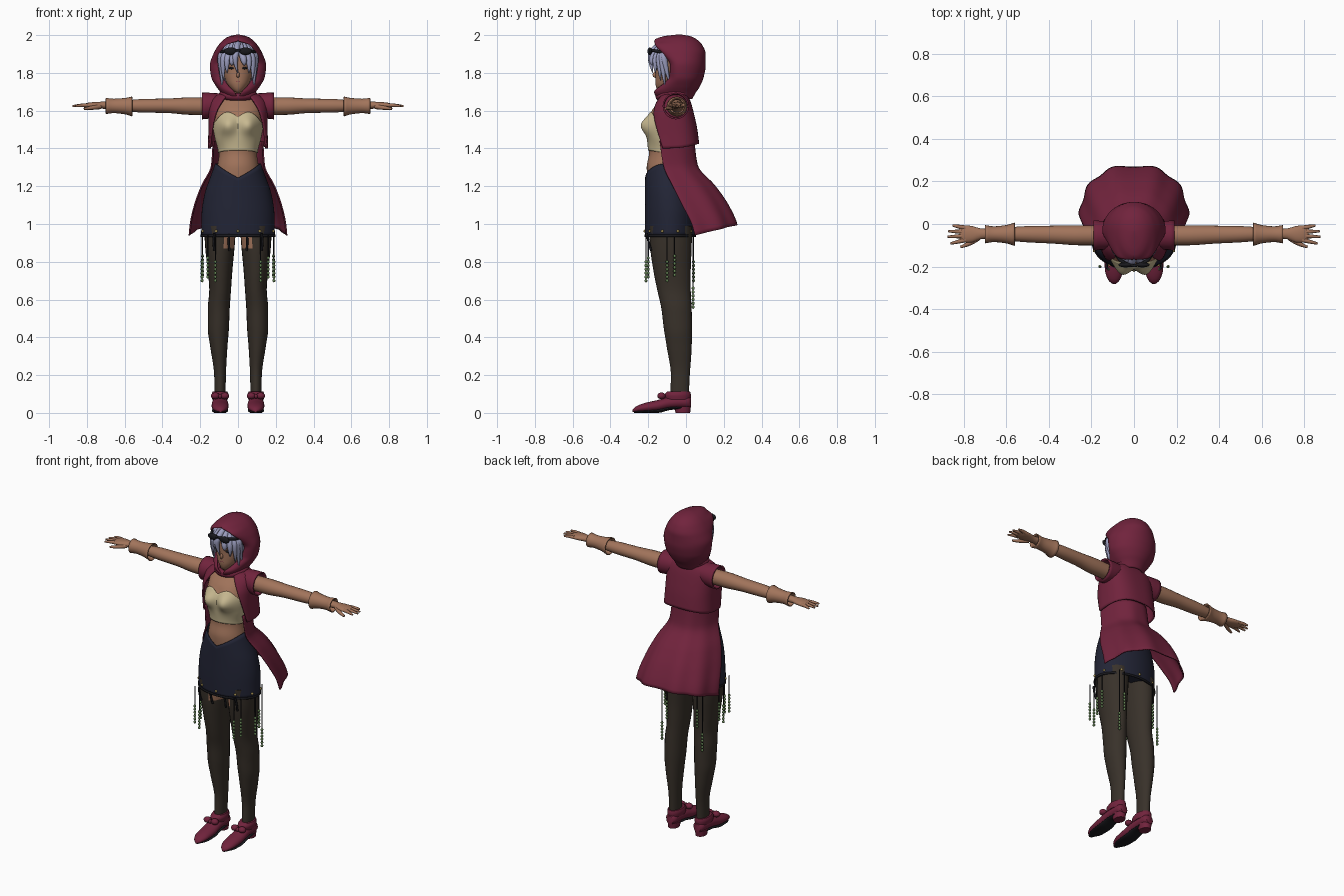
import bpy, bmesh, math
from mathutils import Matrix, Vector

if "Cube" in bpy.data.objects:
    bpy.data.objects.remove(bpy.data.objects["Cube"])

PI = math.pi
COLORS = {"crimson": (.165, .017, .046), "skin": (.36, .175, .105), "cream": (.57, .48, .28),
          "navy": (.016, .018, .036), "stocking": (.040, .031, .023), "lavender": (.33, .34, .52),
          "black": (.010, .010, .013), "green": (.13, .23, .09), "gold": (.35, .26, .08)}
MATS = {}
for key, c in COLORS.items():
    MATS[key] = bpy.data.materials.new(key)
    MATS[key].diffuse_color = (*c, 1)


def add(name, data, mat, mirror=False, thick=0):
    ob = bpy.data.objects.new(name, data)
    bpy.context.collection.objects.link(ob)
    data.materials.append(MATS[mat])
    if thick:
        m = ob.modifiers.new("thickness", 'SOLIDIFY')
        m.thickness, m.offset = thick, 0
    if mirror:
        ob.modifiers.new("mirror", 'MIRROR').use_mirror_merge = False
    return ob


def finish(name, bm, mat, mirror=False, thick=0, angle=50):
    bmesh.ops.remove_doubles(bm, verts=bm.verts, dist=1e-5)
    bmesh.ops.recalc_face_normals(bm, faces=bm.faces)
    me = bpy.data.meshes.new(name)
    bm.to_mesh(me)
    bm.free()
    me.shade_smooth()
    me.set_sharp_from_angle(angle=math.radians(angle))
    return add(name, me, mat, mirror, thick)


def sheet(name, fn, nu, nv, mat, closed=False, caps=False, **kw):
    """Grid surface from fn(u, v), optionally a closed tube with end caps."""
    bm = bmesh.new()
    n = nu if closed else nu + 1
    rows = [[bm.verts.new(fn(i / nu, j / nv)) for i in range(n)] for j in range(nv + 1)]
    for a, b in zip(rows, rows[1:]):
        for i in range(nu):
            k = (i + 1) % n
            bm.faces.new((a[i], a[k], b[k], b[i]))
    if caps:
        bm.faces.new(rows[0])
        bm.faces.new(rows[-1])
    return finish(name, bm, mat, **kw)


def curve(table, t):
    """Smooth monotone interpolation of table rows keyed by the first column."""
    t = min(max(t, table[0][0]), table[-1][0])
    i = max(k for k in range(len(table) - 1) if table[k][0] <= t)
    h = table[i + 1][0] - table[i][0]
    s = (t - table[i][0]) / h
    out = []
    for c in range(1, len(table[0])):
        sec = lambda k: (table[k + 1][c] - table[k][c]) / (table[k + 1][0] - table[k][0])

        def slope(k):
            if k == 0 or k == len(table) - 1:
                return sec(min(k, len(table) - 2))
            a, b = sec(k - 1), sec(k)
            return 0 if a * b <= 0 else 2 * a * b / (a + b)
        out.append((2*s**3 - 3*s*s + 1) * table[i][c] + (s**3 - 2*s*s + s) * h * slope(i)
                   + (3*s*s - 2*s**3) * table[i + 1][c] + (s**3 - s*s) * h * slope(i + 1))
    return out


def ring(table, t, ang, grow=0, p=1):
    a0, a1, b0, b1 = curve(table, t)
    pw = lambda q: math.copysign(abs(q) ** p, q)
    return ((a0 + a1) / 2 + ((a1 - a0) / 2 + grow) * pw(math.sin(ang)),
            (b0 + b1) / 2 - ((b1 - b0) / 2 + grow) * pw(math.cos(ang)))


def loft(name, table, axis, mat, nu=20, nv=24, caps=True, **kw):
    """Elliptical tube along an axis; rows are t, a0, a1, b0, b1."""
    def fn(u, v):
        t = table[0][0] + (table[-1][0] - table[0][0]) * v
        a, b = ring(table, t, 2 * PI * u)
        return {"x": (t, a, b), "y": (a, t, b), "z": (a, b, t)}[axis]
    return sheet(name, fn, nu, nv, mat, closed=True, caps=caps, **kw)


def cord(name, pts, radii, mat, mirror=True, cyclic=False):
    cu = bpy.data.curves.new(name, 'CURVE')
    cu.dimensions, cu.bevel_depth, cu.bevel_resolution = '3D', 1, 2
    cu.use_fill_caps, cu.resolution_u = True, 6
    sp = cu.splines.new('NURBS')
    sp.points.add(len(pts) - 1)
    for q, co, r in zip(sp.points, pts, radii):
        q.co, q.radius = (*co, 1), r
    sp.order_u, sp.use_endpoint_u, sp.use_cyclic_u = 3, not cyclic, cyclic
    return add(name, cu, mat, mirror)


def balls(name, items, mat, mirror=True, seg=12):
    bm = bmesh.new()
    for loc, scale in items:
        m = Matrix.Translation(loc) @ Matrix.Diagonal((*scale, 1))
        bmesh.ops.create_uvsphere(bm, u_segments=seg, v_segments=seg // 2 + 1, radius=1, matrix=m)
    return finish(name, bm, mat, mirror)


def sym(*rows):
    return [(z, -r, r, f, b) for z, r, f, b in rows]


# Torso with bust, and the wrapped top
TORSO = sym((1.2, .13, -.2, .0), (1.3, .11, -.208, .0), (1.38, .1, -.195, -.005), (1.46, .118, -.2, .0),
            (1.53, .128, -.2, .01), (1.6, .125, -.18, .012), (1.65, .11, -.14, .005),
            (1.68, .055, -.115, .0), (1.72, .042, -.11, -.01), (1.78, .042, -.11, -.01))


def body(ang, z, grow=0):
    x, y = ring(TORSO, z, ang, grow)
    if math.cos(ang) > 0:
        y -= .043 * math.exp(-((abs(x) - .058) / .045) ** 2 - ((z - 1.52) / .05) ** 2)
    return x, y, z


def top_point(u, v):
    a = 2 * PI * u
    s, front = abs(math.sin(a)), math.cos(a) > 0
    low = 1.375 + (.015 * math.cos(a) if front else 0)
    high = 1.565 + .028 * math.sin(PI * min(s / .9, 1)) - .035 * s ** 4 if front else 1.53
    return body(a, low + (high - low) * v, .004)


sheet("torso", lambda u, v: body(2 * PI * u, 1.2 + .58 * v), 48, 50, "skin", closed=True, caps=True)
sheet("bustier", top_point, 64, 24, "cream", closed=True, thick=.004)

# Skirt with a V waistline, hem trim and studs
SKIRT = sym((.935, .192, -.213, .045), (1.05, .19, -.215, .048), (1.15, .176, -.214, .04),
            (1.25, .143, -.213, .025), (1.33, .114, -.21, .01))


def skirt_point(u, v):
    a = 2 * PI * u
    high = 1.245 + .075 * abs(math.sin(a)) if math.cos(a) > 0 else 1.32
    z = .935 + (high - .935) * v
    return (*ring(SKIRT, z, a), z)


sheet("skirt", skirt_point, 48, 16, "navy", closed=True, thick=.006)
sheet("skirt_underside", lambda u, v: (*ring(SKIRT, .95, 2*PI*u, -.002 - .09 * v), .955), 48, 2, "navy",
      closed=True, caps=False)
sheet("hem_trim", lambda u, v: (*ring(SKIRT, .935, 2*PI*u, .005), .932 + .012 * v), 48, 1, "black",
      closed=True, thick=.004)
balls("hem_studs", [((*ring(SKIRT, .96, 2 * PI * k / 10, .004), .962), (.008, .008, .008))
                    for k in range(10)], "gold", mirror=False, seg=8)

# Coat tail, flaring to the back
TAIL = [(.93, .252, .05, .285), (1.0, .246, .03, .27), (1.1, .225, -.02, .225), (1.2, .19, -.07, .155),
        (1.31, .138, -.12, .06), (1.44, .13, -.14, .04)]


def tail_point(u, v):
    a = PI / 2 + PI * u
    low = .94 - .055 * math.cos(a)
    z = low + (1.44 - low) * v
    rx, ye, yb = curve(TAIL, z)
    w = 1 + .025 * (1 - v) * math.cos(10 * a + PI)
    return rx * w * math.copysign(abs(math.sin(a)) ** .8, math.sin(a)), ye - (yb - ye) * w * math.cos(a), z


sheet("coat_tail", tail_point, 60, 24, "crimson", thick=.008)

# Short open jacket and its sleeves
JACKET = sym((1.4, .155, -.2, .068), (1.5, .152, -.205, .055), (1.58, .152, -.195, .038),
             (1.64, .145, -.165, .022), (1.67, .125, -.14, .01), (1.69, .08, -.12, .0))
OPENING = [(1.4, 1.25), (1.5, 1.05), (1.6, .72), (1.65, .5), (1.69, .4)]


def jacket_point(u, v):
    low = 1.4 + .025 * math.sin(PI * u) ** 2
    z = low + (1.69 - low) * v
    a0 = curve(OPENING, z)[0]
    return (*ring(JACKET, z, a0 + (2 * PI - 2 * a0) * u, p=.75), z)


sheet("jacket", jacket_point, 56, 18, "crimson", thick=.01)
loft("sleeve", [(.08, -.11, .005, 1.59, 1.685), (.13, -.117, .01, 1.565, 1.69), (.19, -.12, .012, 1.558, 1.692)],
     "x", "crimson", nv=6, caps=False, mirror=True, thick=.008)

# Hood with the face opening: z, half width, half opening, edge y, back y
HOOD = [(1.665, .07, .0, -.15, .03), (1.7, .09, .02, -.165, .05), (1.73, .112, .05, -.13, .07),
        (1.78, .138, .08, -.085, .09), (1.84, .145, .1, -.08, .1), (1.9, .126, .094, -.115, .1),
        (1.95, .096, .06, -.16, .08), (1.97, .077, .0, -.165, .06), (1.99, .046, .0, -.12, .025),
        (2.0, .0, .0, -.035, -.03)]


def hood_point(u, v):
    z = 1.665 + .335 * v
    rx, gap, ye, yb = curve(HOOD, z)
    s, yc = 2 * u - 1, -.03
    side, q = math.copysign(1, s), abs(s)
    if q < .5:
        a = q * PI
        return side * rx * math.sin(a), yc + (yb - yc) * math.cos(a), z
    a = (q - .5) * PI
    return side * (gap + (rx - gap) * math.cos(a)), yc + (ye - yc) * math.sin(a), z


sheet("hood", hood_point, 56, 40, "crimson", thick=.008)
cord("collar_roll", [(.085 * math.sin(a), -.06 - .085 * math.cos(a), 1.685 - .012 * math.cos(a))
                     for a in [2 * PI * k / 12 for k in range(12)]], [.02] * 12, "crimson", False, True)

# Head, face details and hair
loft("head", sym((1.695, .01, -.14, -.1), (1.715, .036, -.155, -.06), (1.75, .062, -.162, -.02),
                 (1.8, .077, -.162, .0), (1.86, .082, -.164, .02), (1.91, .074, -.15, .01),
                 (1.95, .035, -.11, -.03)), "z", "skin", nu=28)
loft("hair_back", sym((1.73, .06, -.08, .0), (1.78, .09, -.105, .045), (1.86, .097, -.125, .06),
                      (1.92, .084, -.135, .05), (1.955, .05, -.12, .0), (1.968, .01, -.07, -.04)),
     "z", "lavender", nu=28)
balls("nose", [((0, -.163, 1.79), (.009, .014, .016))], "skin", False)
balls("lips", [((0, -.157, 1.755), (.018, .005, .005))], "crimson", False)
balls("eyes", [((.034, -.155, 1.825), (.015, .006, .006))], "black")
for x0, x1, z1, y1 in [(.02, .035, 1.84, -.178), (.045, .062, 1.8, -.162), (.065, .082, 1.76, -.135),
                       (.078, .09, 1.72, -.11), (.085, .094, 1.74, -.085)]:
    y0 = -.15 + x0 * .7
    cord("hair_lock", [(x0 * .5, y0 + .02, 1.955), (x0, y0 - .032, 1.91), (x1, (y0 - .03 + y1) / 2 - .01, 1.85),
                       (x1 * .93, y1, z1)], [.016, .02, .017, .002], "lavender")
cord("center_lock", [(0, -.13, 1.955), (-.01, -.182, 1.92), (-.018, -.19, 1.86), (-.002, -.176, 1.8)],
     [.015, .02, .014, .002], "lavender", False)

# Goggles on the forehead
balls("goggle_lens", [((.04, -.192, 1.915), (.034, .012, .02))], "black", seg=16)
cord("goggle_strap", [(0, -.196, 1.92), (.05, -.188, 1.922), (.088, -.14, 1.912), (.1, -.07, 1.9)],
     [.007, .008, .009, .009], "black")

# Arms, cuffs and hands
loft("arm", [(.1, -.1, -.008, 1.577, 1.667), (.25, -.1, -.006, 1.578, 1.67), (.38, -.092, -.008, 1.588, 1.664),
             (.5, -.086, -.01, 1.59, 1.662), (.62, -.076, -.018, 1.6, 1.652), (.71, -.07, -.022, 1.61, 1.648),
             (.77, -.088, -.008, 1.612, 1.645), (.805, -.086, -.006, 1.614, 1.64), (.82, -.075, -.015, 1.62, 1.634)],
     "x", "skin", nv=36, mirror=True)
loft("cuff", [(.56, -.1, .004, 1.572, 1.672), (.6, -.088, -.008, 1.584, 1.664), (.66, -.082, -.014, 1.59, 1.66),
              (.7, -.088, -.008, 1.585, 1.665)], "x", "skin", nv=10, caps=False, mirror=True, thick=.006)
for y0, y1, x1 in [(-.075, -.092, .862), (-.056, -.06, .876), (-.037, -.034, .872), (-.018, -.006, .852)]:
    cord("finger", [(.79, y0, 1.628), (.83, (y0 + y1) / 2, 1.63), (x1, y1, 1.624)], [.011, .01, .005], "skin")
cord("thumb", [(.73, -.062, 1.622), (.77, -.095, 1.615), (.815, -.108, 1.61)], [.014, .012, .006], "skin")

# Stockinged legs, with bare inner thigh
leg = loft("leg", [(.04, .068, .122, -.08, .012), (.1, .066, .124, -.082, .015), (.2, .064, .126, -.08, .02),
                   (.35, .056, .147, -.102, .03), (.45, .048, .16, -.118, .032), (.55, .044, .16, -.13, .03),
                   (.65, .037, .152, -.152, .025), (.75, .03, .16, -.172, .025), (.88, .018, .174, -.19, .03),
                   (.99, .01, .18, -.195, .032)], "z", "stocking", nu=24, nv=48, mirror=True)
leg.data.materials.append(MATS["skin"])
for f in leg.data.polygons:
    if f.center.z > .87 and f.center.x < .085 and f.center.y < -.1:
        f.material_index = 1
for x in (.045, .125):
    cord("garter", [(x, -.208, .95), (x + .008, -.2, .91), (x, -.185, .86)], [.006] * 3, "black")

# Shoes: upper, sole, heel, ankle band and bow
loft("shoe", [(-.282, .086, .1, .004, .018), (-.265, .068, .12, .004, .034), (-.22, .052, .136, .004, .052),
              (-.15, .049, .14, .008, .068), (-.09, .053, .137, .02, .085), (-.03, .056, .134, .025, .09),
              (.01, .06, .13, .025, .09), (.026, .072, .118, .028, .08)], "y", "crimson", mirror=True)
loft("sole", [(-.275, .082, .104, .0, .012), (-.22, .054, .134, .0, .014), (-.15, .052, .138, .0, .02),
              (-.08, .056, .134, .016, .034), (-.02, .06, .13, .02, .036)], "y", "black", nv=12, mirror=True)
loft("heel", [(.0, .064, .126, -.055, .022), (.035, .06, .13, -.065, .026)], "z", "crimson", nv=2, mirror=True)
loft("ankle_band", [(.07, .054, .136, -.11, .024), (.095, .05, .14, -.115, .026), (.112, .056, .134, -.1, .022)],
     "z", "crimson", nv=6, mirror=True)
balls("shoe_bow", [((.07, -.13, .09), (.024, .022, .018)), ((.12, -.13, .09), (.024, .022, .018)),
                   ((.095, -.138, .088), (.01, .014, .012))], "crimson")

# Hanging bead strands around the hem
for x, y, z1 in [(.12, -.212, .7), (.16, -.2, .72), (.19, -.1, .7), (.188, -.06, .73), (.105, .04, .7), (.14, .038, .56)]:
    cord("strand", [(x, y, .945), (x, y, .84), (x, y, z1)], [.003] * 3, "black")
    balls("beads", [((x, y, z1 + .02 * k), (.008, .008, .009)) for k in range(6)], "green", seg=8)

for m in bpy.data.materials:
    if m.users and not m.is_grease_pencil:
        m.use_nodes = True
        m.node_tree.nodes["Principled BSDF"].inputs["Base Color"].default_value = m.diffuse_color
